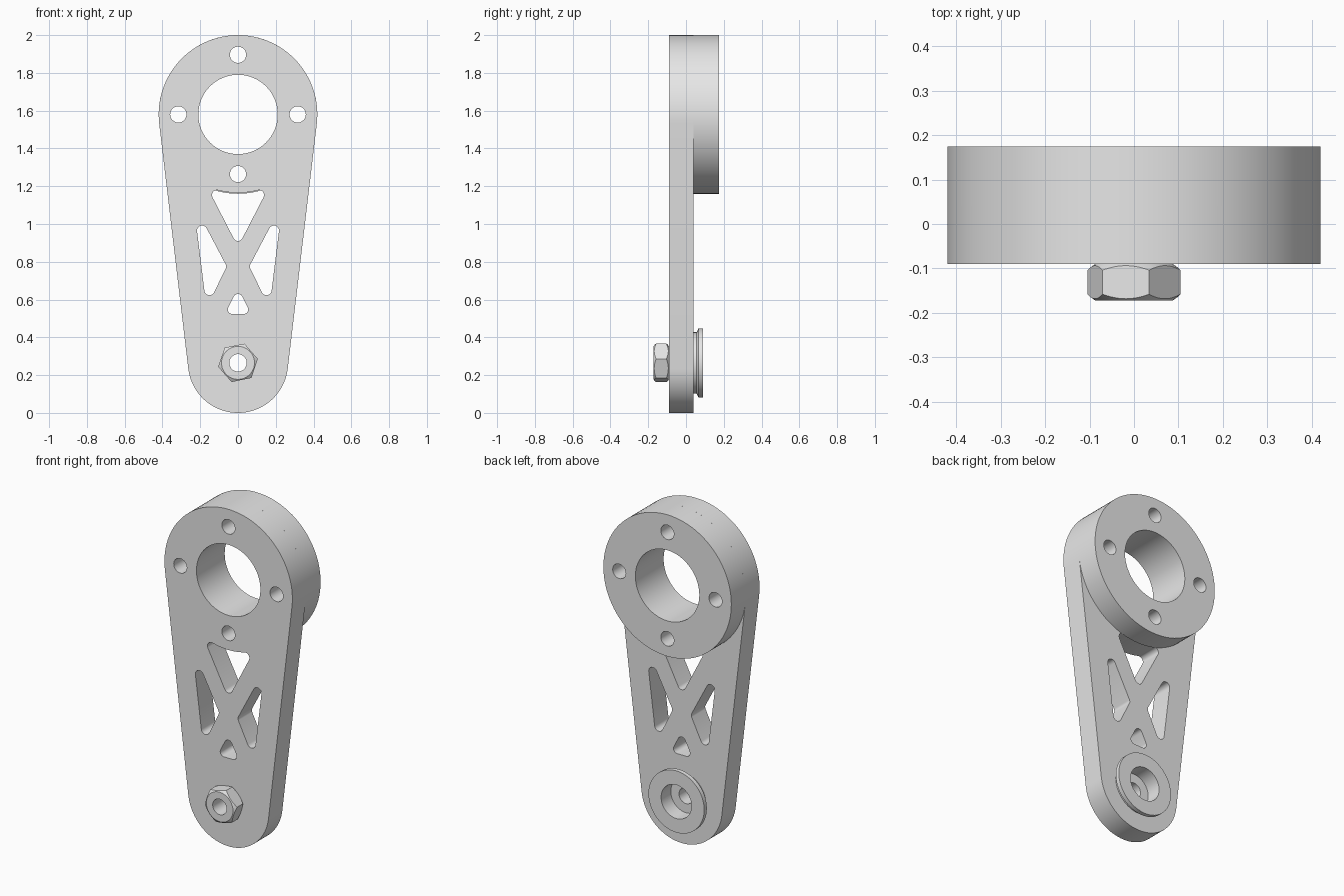
import bpy
import bmesh
from math import sin, cos, pi, atan2, asin, hypot
from mathutils import Matrix

cube = bpy.data.objects.get("Cube")
if cube:
    bpy.data.objects.remove(cube, do_unlink=True)

grey = bpy.data.materials.new("light_grey")
grey.use_nodes = True
grey.diffuse_color = (0.8, 0.8, 0.8, 1)
grey.node_tree.nodes["Principled BSDF"].inputs["Base Color"].default_value = (0.8, 0.8, 0.8, 1)

BIG, SMALL = 1.58, 0.265          # heights of the two round ends
BIG_R, SMALL_R = 0.42, 0.265
FRONT, BACK, RING_BACK = -0.09, 0.04, 0.175


def arc(x, z, r, start, end, steps):
    return [(x + r * cos(start + (end - start) * i / steps),
             z + r * sin(start + (end - start) * i / steps)) for i in range(steps + 1)]


def circle(x, z, r, steps=48, turn=0.0):
    return arc(x, z, r, turn, turn + 2 * pi, steps)[:-1]


def rounded(centres, r):
    """Outline around counter-clockwise corner centres, offset by r."""
    pts = []
    n = len(centres)
    for i, (x, z) in enumerate(centres):
        px, pz = centres[i - 1]
        nx, nz = centres[(i + 1) % n]
        a = atan2(z - pz, x - px) - pi / 2
        turn = (atan2(nz - z, nx - x) - pi / 2 - a + pi) % (2 * pi) - pi
        if turn > 0.15:
            pts += arc(x, z, r, a, a + turn, 8)
        else:
            pts.append((x + r * cos(a + turn / 2), z + r * sin(a + turn / 2)))
    return pts


def finish(name, bm):
    bmesh.ops.remove_doubles(bm, verts=bm.verts, dist=1e-5)
    bmesh.ops.recalc_face_normals(bm, faces=bm.faces)
    mesh = bpy.data.meshes.new(name)
    bm.to_mesh(mesh)
    bm.free()
    mesh.materials.append(grey)
    obj = bpy.data.objects.new(name, mesh)
    bpy.context.collection.objects.link(obj)
    return obj


def extrude(name, loops, y0, y1):
    """Fill outlines (first is outer, the rest are holes) and extrude along y."""
    curve = bpy.data.curves.new(name + "_outline", 'CURVE')
    curve.dimensions = '2D'
    curve.fill_mode = 'BOTH'
    curve.extrude = (y1 - y0) / 2
    for loop in loops:
        spline = curve.splines.new('POLY')
        spline.points.add(len(loop) - 1)
        for point, (x, z) in zip(spline.points, loop):
            point.co = (x, z, 0, 1)
        spline.use_cyclic_u = True
    temp = bpy.data.objects.new(name + "_outline", curve)
    bpy.context.collection.objects.link(temp)
    deps = bpy.context.evaluated_depsgraph_get()
    mesh = bpy.data.meshes.new_from_object(temp.evaluated_get(deps))
    mesh.transform(Matrix.Translation((0, (y0 + y1) / 2, 0)) @ Matrix.Rotation(pi / 2, 4, 'X'))
    bm = bmesh.new()
    bm.from_mesh(mesh)
    bpy.data.objects.remove(temp, do_unlink=True)
    bpy.data.meshes.remove(mesh)
    return finish(name, bm)


def lathe(name, profile, closed):
    """Spin (radius, y) points around the lower pivot."""
    bm = bmesh.new()
    verts = [bm.verts.new((r, y, SMALL)) for r, y in profile]
    edges = [bm.edges.new(pair) for pair in zip(verts, verts[1:])]
    if closed:
        edges.append(bm.edges.new((verts[-1], verts[0])))
    bmesh.ops.spin(bm, geom=verts + edges, cent=(0, 0, SMALL), axis=(0, 1, 0),
                   angle=2 * pi, steps=64)
    return finish(name, bm)


def cut(obj, cutter, operation):
    mod = obj.modifiers.new("cut", 'BOOLEAN')
    mod.object = cutter
    mod.operation = operation
    mod.solver = 'EXACT'
    bpy.context.view_layer.objects.active = obj
    bpy.ops.object.modifier_apply(modifier=mod.name)
    bpy.data.objects.remove(cutter, do_unlink=True)


# Holes shared by the arm and the mounting ring
bolt_circle = 0.316
mount_holes = [circle(0, BIG, 0.21, 64)]
for k in range(4):
    mount_holes.append(circle(bolt_circle * cos(k * pi / 2),
                              BIG + bolt_circle * sin(k * pi / 2), 0.043, 32))

# Arm: tapered outline with truss windows
lean = asin((BIG_R - SMALL_R) / (BIG - SMALL))
outline = (arc(0, BIG, BIG_R, -lean, pi + lean, 56)
           + arc(0, SMALL, SMALL_R, pi + lean, 2 * pi - lean, 44))
side = [(-0.19, 0.965), (-0.151, 0.65), (-0.09, 0.775)]
mirrored = [(-x, z) for x, z in reversed(side)]
top_edge = [(x, BIG - (0.441 ** 2 - x * x) ** 0.5)
            for x in (0.112, 0.075, 0.038, 0, -0.038, -0.075, -0.112)]
windows = [rounded(top_edge + [(0, 0.936)], 0.026),
           rounded(side, 0.027),
           rounded(mirrored, 0.027),
           rounded([(0, 0.605), (-0.029, 0.548), (0.029, 0.548)], 0.025)]
arm = extrude("arm", [outline, circle(0, SMALL, 0.046)] + mount_holes + windows, FRONT, BACK)

# Counterbore in the back of the arm
cut(arm, extrude("counterbore_cutter", [circle(0, SMALL, 0.1, 64)], 0.0, 0.1), 'DIFFERENCE')

# Mounting ring behind the large end
ring = extrude("mounting_ring", [circle(0, BIG, BIG_R, 96)] + mount_holes, BACK, RING_BACK)

# Flanged bushing behind the small end
bushing = lathe("bushing", [(0.1, BACK), (0.162, BACK), (0.162, 0.056), (0.183, 0.066),
                            (0.183, 0.091), (0.1, 0.091)], True)

# Hexagonal nut with chamfered corners
nut_front = -0.172
nut = extrude("nut", [circle(0, SMALL, 0.107, 6, 0.2), circle(0, SMALL, 0.046)],
              nut_front, FRONT)
chamfer = lathe("chamfer_cutter", [(0, nut_front - 0.001), (0.086, nut_front - 0.001),
                                   (0.11, nut_front + 0.016), (0.11, FRONT - 0.016),
                                   (0.086, FRONT + 0.001), (0, FRONT + 0.001)], False)
cut(nut, chamfer, 'INTERSECT')

# Smooth the round walls, keep the edges sharp
for obj in (arm, ring, bushing, nut):
    bpy.ops.object.select_all(action='DESELECT')
    obj.select_set(True)
    bpy.context.view_layer.objects.active = obj
    bpy.ops.object.shade_smooth_by_angle(angle=pi / 8)
